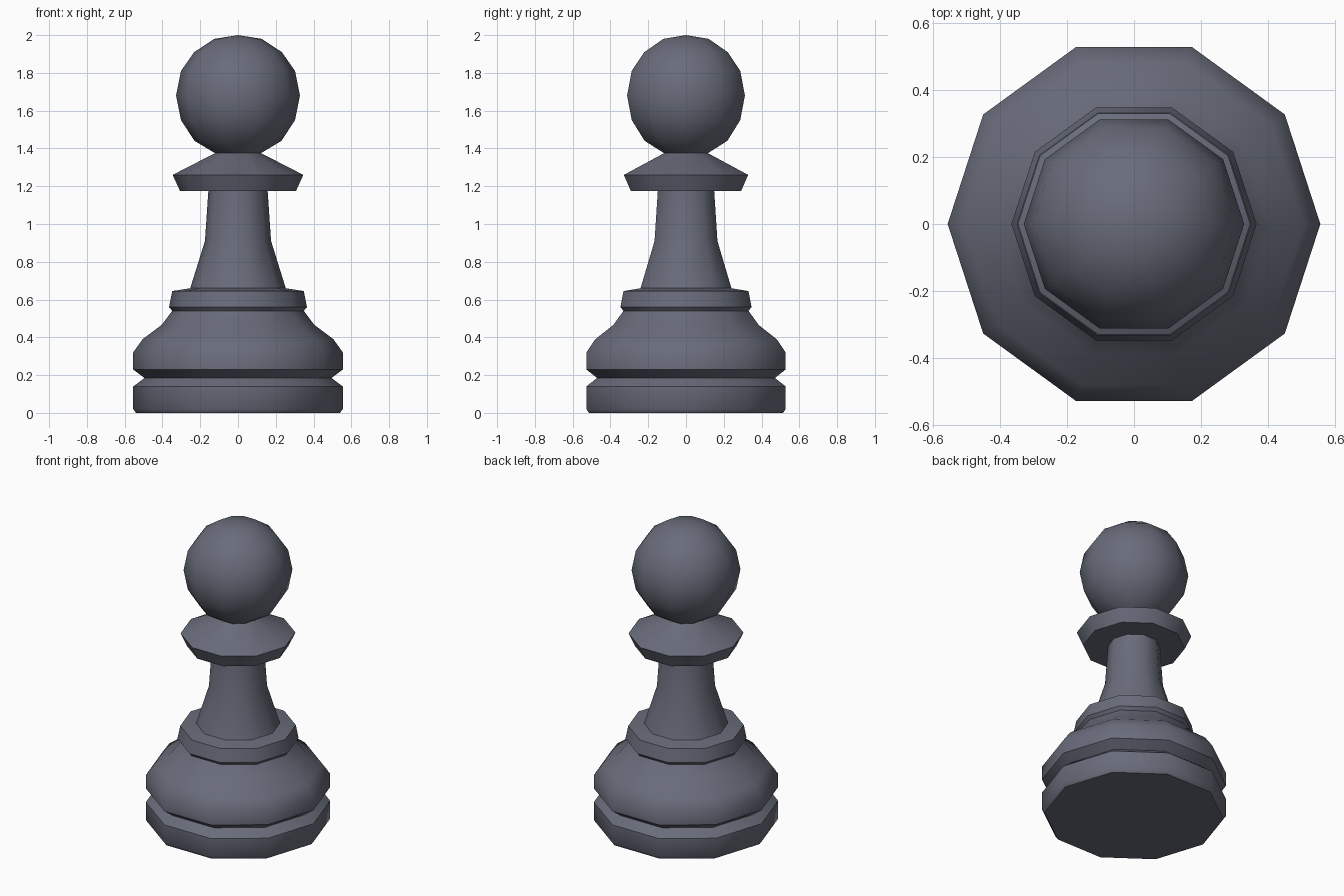
import bpy, bmesh, math

if "Cube" in bpy.data.objects:
    bpy.data.objects.remove(bpy.data.objects["Cube"])

SIDES = 10

mat = bpy.data.materials.new("slate_grey")
mat.diffuse_color = (0.14, 0.15, 0.195, 1)
mat.use_nodes = True
mat.node_tree.nodes["Principled BSDF"].inputs["Base Color"].default_value = mat.diffuse_color


def lathe(name, profile):
    """Turn a (radius, height) profile into a ten-sided part; radius 0 closes it."""
    bm = bmesh.new()
    rings = []
    for r, z in profile:
        if r == 0:
            rings.append([bm.verts.new((0, 0, z))] * SIDES)
        else:
            rings.append([bm.verts.new((r * math.cos(math.tau * i / SIDES),
                                        r * math.sin(math.tau * i / SIDES), z))
                          for i in range(SIDES)])
    for low, high in zip(rings, rings[1:]):
        for i in range(SIDES):
            j = (i + 1) % SIDES
            corners = [low[i], low[j], high[j], high[i]]
            bm.faces.new(list(dict.fromkeys(corners)))
    mesh = bpy.data.meshes.new(name)
    bm.to_mesh(mesh)
    bm.free()
    mesh.materials.append(mat)
    ob = bpy.data.objects.new(name, mesh)
    bpy.context.collection.objects.link(ob)
    bpy.ops.object.select_all(action='DESELECT')
    ob.select_set(True)
    bpy.context.view_layer.objects.active = ob
    bpy.ops.object.shade_smooth_by_angle(angle=math.radians(40))
    return ob


# Base: foot, groove, rounded shoulder and upper ring
lathe("base", [(0, 0), (0.54, 0), (0.555, 0.02), (0.555, 0.14), (0.495, 0.185),
               (0.555, 0.23), (0.555, 0.32), (0.505, 0.39), (0.405, 0.465),
               (0.348, 0.54), (0.365, 0.56), (0.348, 0.645), (0.253, 0.66)])

# Tapered stem
lathe("stem", [(0.253, 0.66), (0.175, 0.91), (0.157, 1.175)])

# Flared collar
lathe("collar", [(0.157, 1.175), (0.307, 1.175), (0.346, 1.26), (0.122, 1.375)])

# Ball head
lathe("head", [(0.122, 1.375), (0.23, 1.44), (0.302, 1.55), (0.328, 1.68),
               (0.302, 1.81), (0.232, 1.91), (0.126, 1.98), (0, 2.0)])
